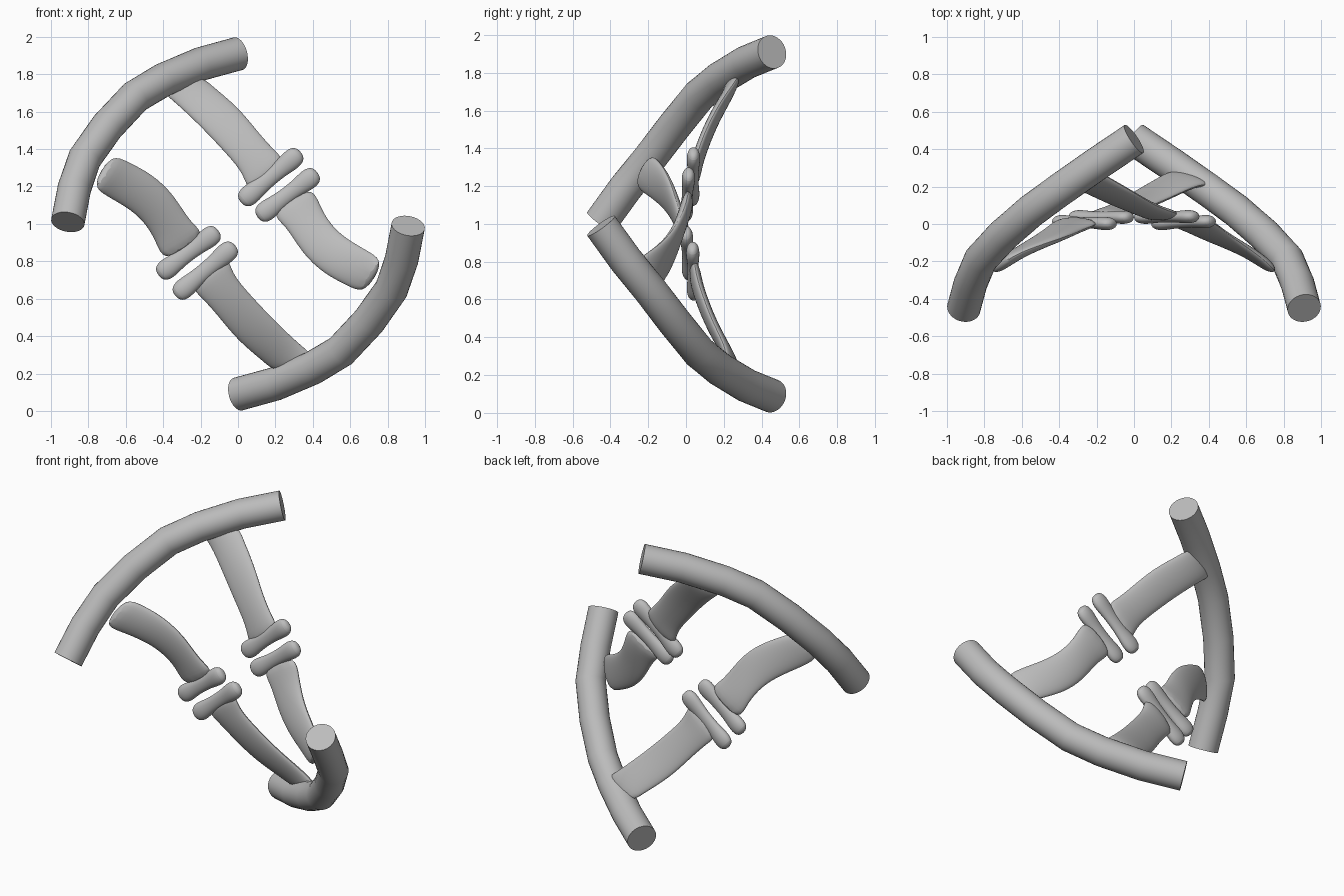
import bpy, bmesh, math
from mathutils import Vector, Matrix

cube = bpy.data.objects.get("Cube")
if cube:
    bpy.data.objects.remove(cube, do_unlink=True)

grey = bpy.data.materials.new("plain grey")
grey.use_nodes = True
colour = (0.5, 0.5, 0.5, 1)
grey.diffuse_color = colour
grey.node_tree.nodes["Principled BSDF"].inputs["Base Color"].default_value = colour

# Half turn about the front-to-back axis through the middle of the model
half_turn = Matrix.Translation((0, 0, 2)) @ Matrix.Rotation(math.pi, 4, 'Y')


def loft(name, rings, smooth_levels=0):
    """Skin a list of rings, cap the ends, and add the half-turned twin."""
    bm = bmesh.new()
    rows = [[bm.verts.new(p) for p in ring] for ring in rings]
    n = len(rows[0])
    for a, b in zip(rows, rows[1:]):
        for i in range(n):
            j = (i + 1) % n
            bm.faces.new((a[i], a[j], b[j], b[i]))
    bm.faces.new(rows[0][::-1])
    bm.faces.new(rows[-1])
    bmesh.ops.recalc_face_normals(bm, faces=bm.faces)
    mesh = bpy.data.meshes.new(name)
    bm.to_mesh(mesh)
    bm.free()
    mesh.materials.append(grey)
    twin = mesh.copy()
    twin.transform(half_turn)
    for label, data in (("upper_" + name, mesh), ("lower_" + name, twin)):
        obj = bpy.data.objects.new(label, data)
        bpy.context.collection.objects.link(obj)
        if smooth_levels:
            sub = obj.modifiers.new("Rounding", 'SUBSURF')
            sub.levels = sub.render_levels = smooth_levels
        bpy.ops.object.select_all(action='DESELECT')
        obj.select_set(True)
        bpy.context.view_layer.objects.active = obj
        bpy.ops.object.shade_smooth_by_angle(angle=math.radians(40))


def ellipse(centre, u, v, sides):
    return [centre + u * math.cos(math.tau * i / sides) + v * math.sin(math.tau * i / sides)
            for i in range(sides)]


def tube(name, path, radii, sides, levels=0, depth=1.0):
    """Tube along a path; depth flattens it towards the front-back direction."""
    pts = [Vector(p) for p in path]
    rings = []
    for i, (p, r) in enumerate(zip(pts, radii)):
        t = (pts[min(i + 1, len(pts) - 1)] - pts[max(i - 1, 0)]).normalized()
        u = t.cross(Vector((0, 1, 0))).normalized()
        rings.append(ellipse(p, u * r, t.cross(u) * r * depth, sides))
    loft(name, rings, levels)


def ribbon(name, edges, thickness):
    """Flat band between two edges with rounded sides."""
    pairs = [(Vector(a), Vector(b)) for a, b in edges]
    mids = [(a + b) / 2 for a, b in pairs]
    rings = []
    for i, (a, b) in enumerate(pairs):
        t = mids[min(i + 1, len(mids) - 1)] - mids[max(i - 1, 0)]
        u = (a - b) / 2
        rings.append(ellipse(mids[i], u * 1.04, u.cross(t).normalized() * thickness, 10))
    loft(name, rings, 2)


# Curved backbone strands
backbone = [(-0.91, -0.45, 1.01), (-0.875, -0.32, 1.19), (-0.82, -0.19, 1.35),
            (-0.70, -0.06, 1.52), (-0.55, 0.07, 1.68), (-0.40, 0.18, 1.77),
            (-0.20, 0.32, 1.855), (0.0, 0.455, 1.91)]
tube("strand", backbone, [0.09] * len(backbone), 32)

# Long half of each rung
ribbon("long_rung", [
    ((-0.20, 0.29, 1.80), (-0.43, 0.20, 1.72)),
    ((-0.14, 0.25, 1.74), (-0.36, 0.22, 1.67)),
    ((0.00, 0.17, 1.63), (-0.20, 0.14, 1.52)),
    ((0.11, 0.10, 1.49), (-0.06, 0.085, 1.37)),
    ((0.20, 0.065, 1.39), (0.035, 0.05, 1.26)),
    ((0.27, 0.045, 1.33), (0.05, 0.04, 1.15))], 0.033)

# Short half of each rung
ribbon("short_rung", [
    ((0.40, 0.02, 1.22), (0.16, 0.01, 1.05)),
    ((0.44, 0.00, 1.09), (0.25, -0.02, 1.00)),
    ((0.51, -0.06, 0.98), (0.34, -0.06, 0.84)),
    ((0.60, -0.12, 0.91), (0.46, -0.10, 0.73)),
    ((0.71, -0.20, 0.85), (0.58, -0.14, 0.67)),
    ((0.78, -0.28, 0.80), (0.68, -0.19, 0.62))], 0.035)


def flange(name, top, bottom):
    """Knobbed crosspiece where the two rung halves meet."""
    a, b = Vector(top), Vector(bottom)
    steps = (0, 0.04, 0.15, 0.32, 0.5, 0.68, 0.85, 0.96, 1)
    radii = (0.02, 0.05, 0.06, 0.048, 0.045, 0.048, 0.06, 0.05, 0.02)
    tube(name, [a.lerp(b, s) for s in steps], radii, 12, 2, 0.65)


flange("long_rung_flange", (0.335, 0.04, 1.385), (0.015, 0.035, 1.115))
flange("short_rung_flange", (0.425, 0.015, 1.275), (0.105, 0.0, 1.035))
